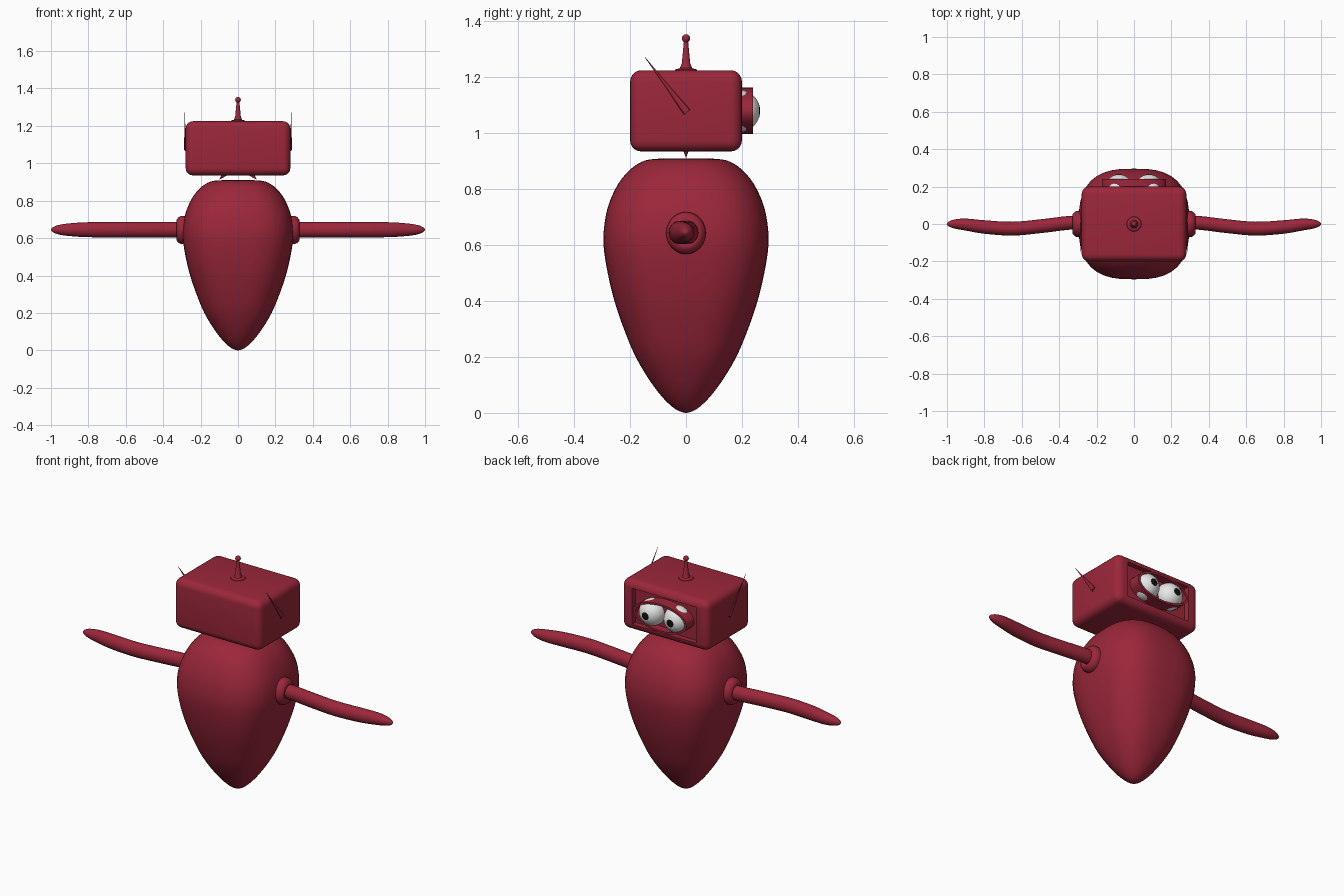
import bpy, bmesh, math
from mathutils import Vector

if "Cube" in bpy.data.objects:
    bpy.data.objects.remove(bpy.data.objects["Cube"])


def material(name, rgb):
    m = bpy.data.materials.new(name)
    m.diffuse_color = (*rgb, 1)
    m.use_nodes = True
    m.node_tree.nodes["Principled BSDF"].inputs["Base Color"].default_value = m.diffuse_color
    return m


RED = material("dark_red", (0.33, 0.02, 0.043))
WHITE = material("eye_white", (0.8, 0.8, 0.8))
BLACK = material("pupil_black", (0.005, 0.005, 0.005))


def finish(bm, name, mats=(RED,), angle=35):
    bmesh.ops.recalc_face_normals(bm, faces=bm.faces)
    me = bpy.data.meshes.new(name)
    bm.to_mesh(me)
    bm.free()
    ob = bpy.data.objects.new(name, me)
    bpy.context.collection.objects.link(ob)
    for m in mats:
        me.materials.append(m)
    bpy.ops.object.select_all(action='DESELECT')
    ob.select_set(True)
    bpy.context.view_layer.objects.active = ob
    bpy.ops.object.shade_smooth_by_angle(angle=math.radians(angle))
    return ob


def loft(name, rings, angle=35):
    """Skin a list of closed rings and cap both ends."""
    bm = bmesh.new()
    loops = [[bm.verts.new(p) for p in r] for r in rings]
    n = len(loops[0])
    for a, b in zip(loops, loops[1:]):
        for i in range(n):
            j = (i + 1) % n
            bm.faces.new((a[i], a[j], b[j], b[i]))
    bm.faces.new(loops[0])
    bm.faces.new(loops[-1])
    return finish(bm, name, angle=angle)


def ring(centre, u, v, n=24, power=2.0):
    """Superellipse ring around centre with half-axis vectors u and v."""
    pts = []
    for i in range(n):
        a = 2 * math.pi * i / n
        c, s = math.cos(a), math.sin(a)
        k = (abs(c) ** power + abs(s) ** power) ** (-1 / power)
        pts.append(Vector(centre) + Vector(u) * c * k + Vector(v) * s * k)
    return pts


def smooth_steps(keys, steps=4):
    """Catmull-Rom interpolation through key tuples."""
    out = []
    for i in range(len(keys) - 1):
        quad = [keys[max(0, min(len(keys) - 1, i + d))] for d in (-1, 0, 1, 2)]
        for s in range(steps):
            t = s / steps
            out.append(tuple(
                0.5 * (2 * b + (c - a) * t + (2 * a - 5 * b + 4 * c - d) * t * t
                       + (3 * b - a - 3 * c + d) * t ** 3)
                for a, b, c, d in zip(*quad)))
    return out + [keys[-1]]


# Egg-shaped body with a rounded-square section and a flat top
# (height, half width, squareness)
profile = [(0.0, 0.004, 2), (0.012, 0.036, 2), (0.05, 0.079, 2.1), (0.11, 0.126, 2.3),
           (0.2, 0.18, 2.5), (0.3, 0.222, 2.6), (0.4, 0.256, 2.7), (0.5, 0.28, 2.8),
           (0.6, 0.295, 2.8), (0.68, 0.291, 2.8), (0.75, 0.275, 2.7), (0.82, 0.242, 2.6),
           (0.87, 0.2, 2.5), (0.898, 0.158, 2.4), (0.908, 0.115, 2.3), (0.91, 0.05, 2)]
loft("body", [ring((0, 0, z), (r, 0, 0), (0, r, 0), 48, p)
              for z, r, p in smooth_steps(profile, 3)], 60)

# Rounded box head with a shallow recess in the face
bm = bmesh.new()
bmesh.ops.create_cube(bm, size=1)
for v in bm.verts:
    v.co = Vector((v.co.x * 0.56, v.co.y * 0.4, 1.08 + v.co.z * 0.29))
bmesh.ops.bevel(bm, geom=bm.edges[:], offset=0.04, segments=5, profile=0.5, affect='EDGES')
face = max(bm.faces, key=lambda f: f.calc_center_median().y)
bmesh.ops.inset_region(bm, faces=[face], thickness=0.01)
for v in face.verts:
    v.co.x = math.copysign(0.208, v.co.x)
    v.co.z = 1.08 + math.copysign(0.113, v.co.z - 1.08) * 0.93
bmesh.ops.inset_region(bm, faces=[face], thickness=0.0005, depth=-0.03)
finish(bm, "head")

# Oval eye socket: outer wall, rim, inner wall, floor
loft("eye_socket", [ring((0, y, 1.08), (rx, 0, 0), (0, 0, rz), 48)
                    for y, rx, rz in ((0.165, 0.172, 0.083), (0.24, 0.172, 0.083),
                                      (0.24, 0.158, 0.072), (0.19, 0.158, 0.072))])


def eye(name, x):
    bm = bmesh.new()
    bmesh.ops.create_uvsphere(bm, u_segments=32, v_segments=32, radius=0.075)
    for f in bm.faces:
        # pupil is the polar cap facing forward
        f.material_index = int(f.calc_center_median().normalized().z > 0.957)
    for v in bm.verts:
        v.co = Vector((x + v.co.x, 0.19 + v.co.z, 1.08 - v.co.y))
    finish(bm, name, (WHITE, BLACK))


# Top antenna with flared foot and ball tip
loft("top_antenna", [ring((0, 0, z), (r, 0, 0), (0, r, 0), 20)
                     for z, r in ((1.222, 0.042), (1.228, 0.038), (1.233, 0.022),
                                  (1.25, 0.015), (1.335, 0.007))])
bm = bmesh.new()
bmesh.ops.create_uvsphere(bm, u_segments=16, v_segments=10, radius=0.015)
bmesh.ops.translate(bm, verts=bm.verts, vec=(0, 0, 1.339))
finish(bm, "antenna_ball")

# Arm path: distance, sideways bend, depth radius, height radius
arm = smooth_steps([(0.27, 0.008, 0.036, 0.041), (0.35, 0.006, 0.037, 0.041),
                    (0.5, -0.012, 0.037, 0.041), (0.65, -0.025, 0.037, 0.041),
                    (0.8, -0.016, 0.036, 0.04), (0.9, -0.003, 0.032, 0.034),
                    (0.96, 0.0, 0.024, 0.025), (0.99, 0.0, 0.013, 0.013),
                    (1.0, 0.0, 0.002, 0.002)])
# Shoulder collar: distance, radius
collar = [(0.26, 0.07), (0.285, 0.076), (0.305, 0.075), (0.318, 0.068),
          (0.328, 0.056), (0.33, 0.045), (0.322, 0.036)]

for side, s in (("left", -1), ("right", 1)):
    eye(side + "_eye", s * 0.08)
    loft(side + "_arm", [ring((s * x, y, 0.645), (0, ry, 0), (0, 0, rz))
                         for x, y, ry, rz in arm], 60)
    loft(side + "_shoulder", [ring((s * x, 0, 0.643), (0, r * 0.94, 0), (0, 0, r))
                              for x, r in collar], 60)
    # Slanted side whisker, swept backward and up
    a, b = Vector((s * 0.282, 0.004, 1.075)), Vector((s * 0.285, -0.147, 1.272))
    d = (b - a).normalized()
    across = d.cross(Vector((1, 0, 0)))
    loft(side + "_whisker", [ring(a.lerp(b, t), across * r, (r * 0.5, 0, 0), 10)
                             for t, r in ((0, 0.014), (0.1, 0.013), (0.5, 0.006), (1, 0.001))])
    # Small spike under the head
    loft(side + "_neck_spike", [ring(p, (r, 0, 0), (0, r * 0.6, 0), 10)
                                for p, r in (((s * 0.062, 0, 0.945), 0.022),
                                             ((s * 0.1, 0, 0.913), 0.001))])
